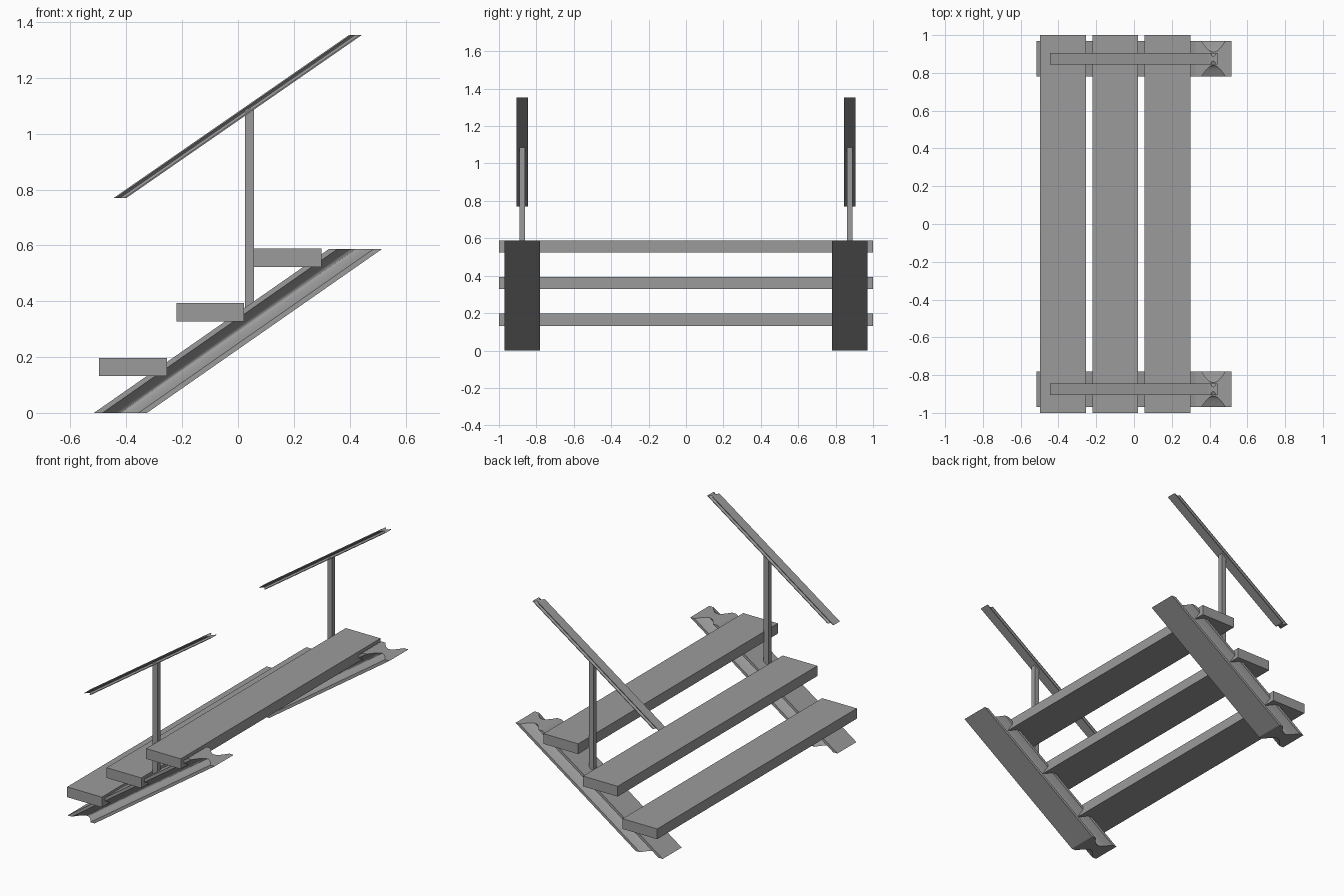
import bpy
import bmesh
import math
from mathutils import Vector

if "Cube" in bpy.data.objects:
    bpy.data.objects.remove(bpy.data.objects["Cube"])

grey = bpy.data.materials.new("plain grey")
grey.use_nodes = True
colour = (0.33, 0.33, 0.33, 1)
grey.diffuse_color = colour
grey.node_tree.nodes["Principled BSDF"].inputs["Base Color"].default_value = colour


def finish(bm, name):
    bmesh.ops.recalc_face_normals(bm, faces=bm.faces[:])
    mesh = bpy.data.meshes.new(name)
    bm.to_mesh(mesh)
    bm.free()
    mesh.materials.append(grey)
    obj = bpy.data.objects.new(name, mesh)
    bpy.context.collection.objects.link(obj)
    return obj


def box(name, low, high):
    bm = bmesh.new()
    bmesh.ops.create_cube(bm, size=1)
    low, high = Vector(low), Vector(high)
    bmesh.ops.scale(bm, vec=high - low, verts=bm.verts[:])
    bmesh.ops.translate(bm, vec=(low + high) / 2, verts=bm.verts[:])
    return finish(bm, name)


def half_outline(depth, half_width, steps=14):
    """Flat flange edge, rounded hollow, flat flange edge."""
    points = [(0, half_width)]
    for i in range(steps + 1):
        t = i / steps
        hollow = 0.63 * math.sin(math.pi * t)
        points.append((depth * (0.16 + 0.68 * t), half_width * (1 - hollow)))
    points.append((depth, half_width))
    return points


def sloped_beam(name, start, y, depth, half_width, run, rise):
    """Double-flanged beam with level ends, climbing towards +x."""
    half = half_outline(depth, half_width)
    outline = half + [(x, -w) for x, w in reversed(half)]
    bm = bmesh.new()
    verts = [bm.verts.new((start[0] + x, y + w, start[1])) for x, w in outline]
    face = bm.faces.new(verts)
    top = bmesh.ops.extrude_face_region(bm, geom=[face], use_keep_orig=True)
    moved = [v for v in top["geom"] if isinstance(v, bmesh.types.BMVert)]
    bmesh.ops.translate(bm, vec=(run, 0, rise), verts=moved)
    obj = finish(bm, name)
    bpy.ops.object.select_all(action="DESELECT")
    obj.select_set(True)
    bpy.context.view_layer.objects.active = obj
    bpy.ops.object.shade_smooth_by_angle(angle=math.radians(30))


# Treads
treads = {"lower": (-0.498, 0.132), "middle": (-0.221, 0.328), "upper": (0.056, 0.523)}
for level, (x, z) in treads.items():
    box(level + "_tread", (x, -1, z), (x + 0.243, 1, z + 0.065))

# Stringers, posts and handrails on both sides
for side, sign in (("right", -1), ("left", 1)):
    y = sign * 0.875
    sloped_beam(side + "_stringer", (-0.516, 0), y, 0.19, 0.095, 0.842, 0.587)
    box(side + "_post", (0.025, y - 0.015, 0.365), (0.057, y + 0.015, 1.09))
    sloped_beam(side + "_handrail", (-0.445, 0.77), y, 0.046, 0.031, 0.842, 0.583)
